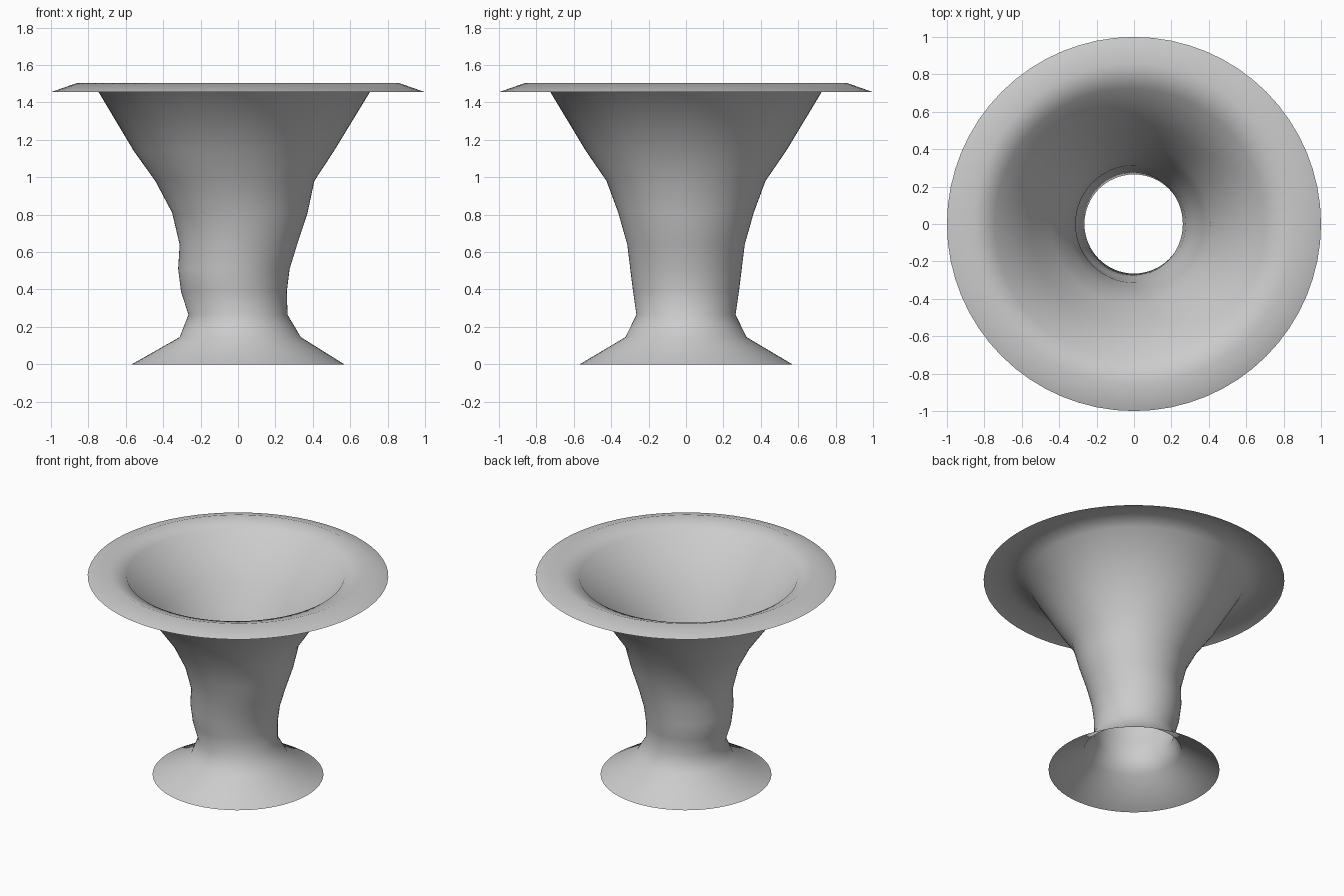
import bpy, bmesh
from math import cos, sin, tau

if "Cube" in bpy.data.objects:
    bpy.data.objects.remove(bpy.data.objects["Cube"])

SEGMENTS = 64

# Profile rings from foot to rim: (height, radius, sideways offset)
RINGS = [
    (0.00, 0.568, 0.0), (0.145, 0.324, 0.012), (0.265, 0.265, 0.0),
    (0.39, 0.283, -0.022), (0.51, 0.298, -0.022), (0.64, 0.314, 0.002),
    (0.81, 0.362, 0.01), (0.98, 0.425, -0.017), (1.14, 0.535, -0.022),
    (1.455, 0.725, -0.02), (1.505, 0.857, 0.0), (1.455, 1.0, 0.0),
]


def lofted_shell(name, rings):
    """Open, thin shell through a stack of circles."""
    bm = bmesh.new()
    loops = [[bm.verts.new((dx + r * cos(tau * i / SEGMENTS),
                            r * sin(tau * i / SEGMENTS), z))
              for i in range(SEGMENTS)] for z, r, dx in rings]
    for low, high in zip(loops, loops[1:]):
        for i in range(SEGMENTS):
            j = (i + 1) % SEGMENTS
            face = bm.faces.new((low[i], low[j], high[j], high[i]))
            face.smooth = True
    mesh = bpy.data.meshes.new(name)
    bm.to_mesh(mesh)
    bm.free()
    obj = bpy.data.objects.new(name, mesh)
    bpy.context.collection.objects.link(obj)
    return obj


# Flared foot, slightly wobbly stem, funnel and folded rim in one skin
lofted_shell("flared_vase", RINGS)
